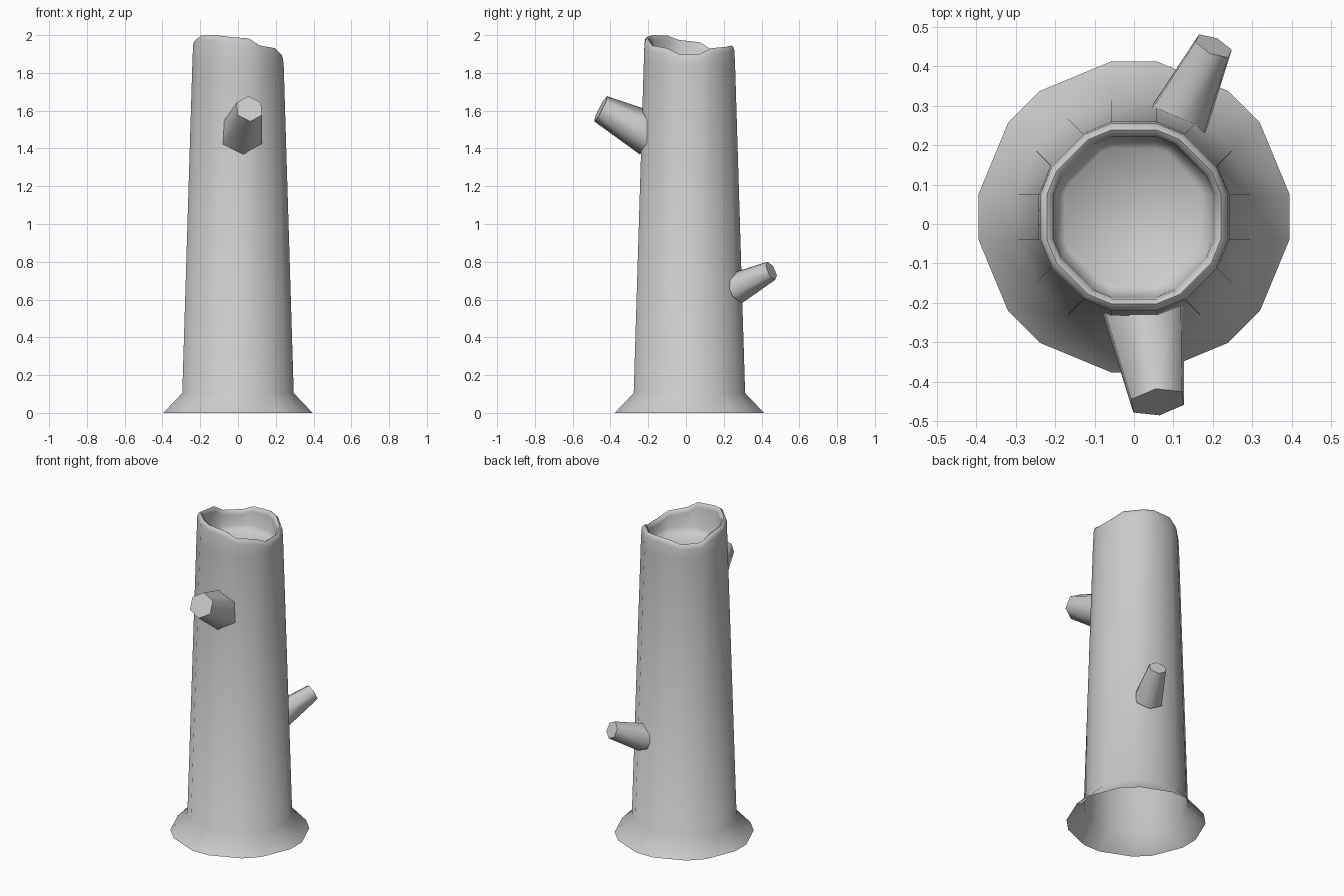
import bpy, bmesh, math
from mathutils import Vector

if "Cube" in bpy.data.objects:
    bpy.data.objects.remove(bpy.data.objects["Cube"])

CY = 0.018      # trunk axis offset in y
HALF = 0.057    # half width of each bevelled corner of the octagon
# rim height at the eight corners, counter-clockwise from +x
RIM = [1.893, 1.935, 1.945, 1.912, 1.968, 2.0, 1.988, 1.935]


def finish(bm, name, angle):
    bmesh.ops.recalc_face_normals(bm, faces=bm.faces)
    me = bpy.data.meshes.new(name)
    bm.to_mesh(me)
    bm.free()
    ob = bpy.data.objects.new(name, me)
    bpy.context.collection.objects.link(ob)
    bpy.ops.object.select_all(action='DESELECT')
    ob.select_set(True)
    bpy.context.view_layer.objects.active = ob
    bpy.ops.object.shade_smooth_by_angle(angle=math.radians(angle))
    return ob


def bridge(bm, a, b):
    n = len(a)
    for i in range(n):
        bm.faces.new((a[i], a[(i + 1) % n], b[(i + 1) % n], b[i]))


def trunk_ring(bm, r, z, follow_rim):
    # octagon with bevelled corners, optionally following the broken rim
    ring = []
    for k in range(8):
        a = math.radians(45 * k)
        for s in (-1, 1):
            x = r * math.cos(a) - s * HALF * math.sin(a)
            y = r * math.sin(a) + s * HALF * math.cos(a)
            h = RIM[k] * 0.85 + RIM[(k + s) % 8] * 0.15 if follow_rim else 0
            ring.append(bm.verts.new((x, y + CY, min(z + h, 2.0))))
    return ring


# Hollow trunk: flared foot, tapered bark, rounded uneven lip, sunken floor
bm = bmesh.new()
profile = [(0.395, 0, 0), (0.295, 0.105, 0), (0.242, 1.84, 0),
           (0.238, -0.025, 1), (0.232, -0.006, 1), (0.221, 0.002, 1),
           (0.209, -0.006, 1), (0.204, -0.025, 1),
           (0.198, 1.83, 0), (0.175, 1.80, 0)]
rings = [trunk_ring(bm, *p) for p in profile]
for a, b in zip(rings, rings[1:]):
    bridge(bm, a, b)
bm.faces.new(rings[-1])
finish(bm, "trunk", 55)


def branch(name, p0, p1, r0, r1):
    # tapered hexagonal stub with a point of the hexagon facing down
    p0, p1 = Vector(p0), Vector(p1)
    d = (p1 - p0).normalized()
    side = d.cross(Vector((0, 0, 1))).normalized()
    up = side.cross(d)
    bm = bmesh.new()
    ends = []
    for p, r in ((p0, r0), (p1, r1)):
        ends.append([bm.verts.new(p + r * (math.sin(t) * side + math.cos(t) * up))
                     for t in (math.pi / 3 * i for i in range(6))])
    bridge(bm, *ends)
    bm.faces.new(ends[0])
    bm.faces.new(ends[1])
    finish(bm, name, 65)


# Broken branch stubs
branch("front_branch", (0.02, -0.19, 1.475), (0.06, -0.452, 1.61), 0.12, 0.075)
branch("back_branch", (0.112, 0.262, 0.658), (0.202, 0.452, 0.752), 0.086, 0.053)
